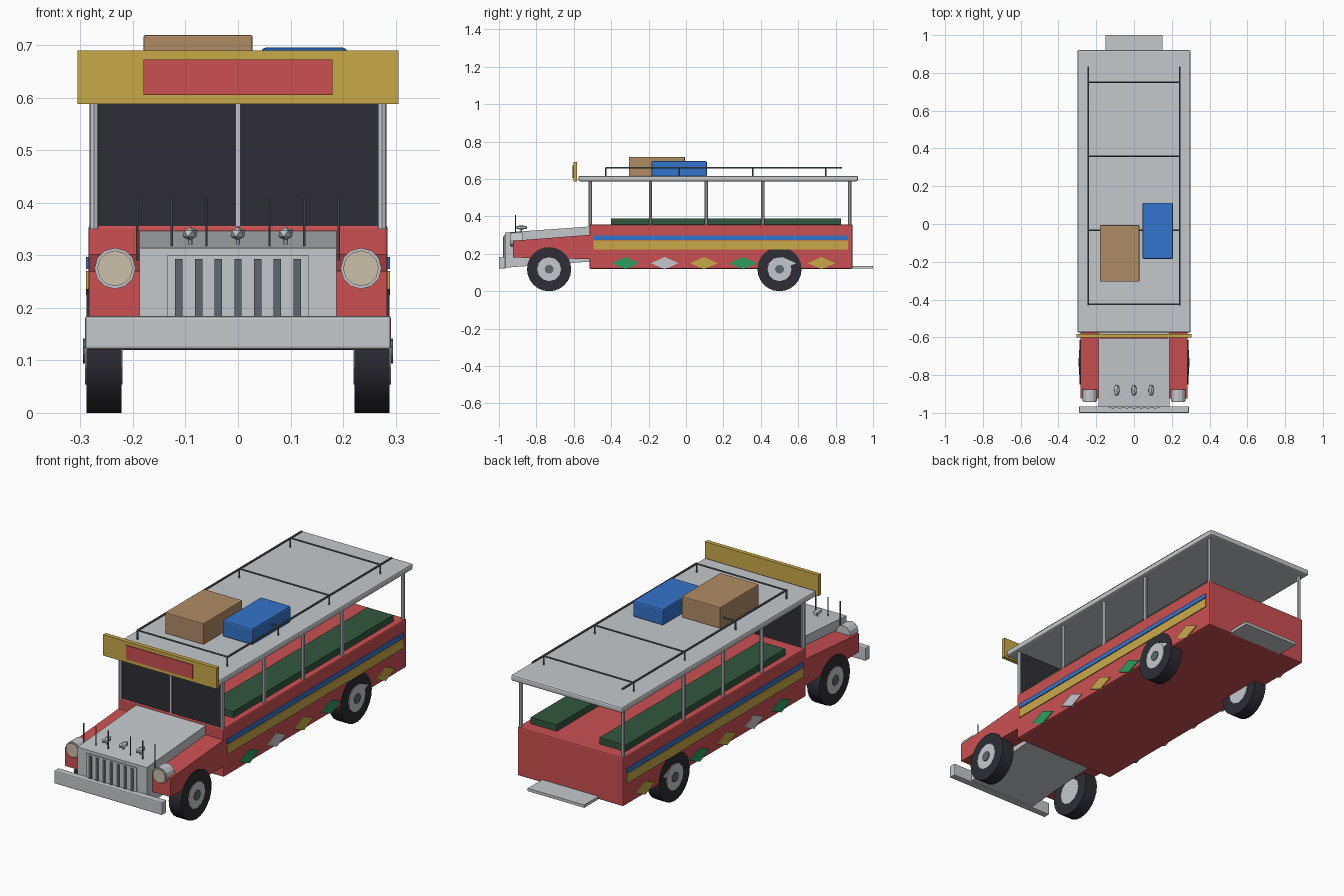
import bpy
import bmesh
from math import radians
from mathutils import Vector

if "Cube" in bpy.data.objects:
    bpy.data.objects.remove(bpy.data.objects["Cube"], do_unlink=True)


def material(name, hexcode):
    def linear(i):
        c = int(hexcode[i:i + 2], 16) / 255
        return c / 12.92 if c <= 0.04045 else ((c + 0.055) / 1.055) ** 2.4
    m = bpy.data.materials.new(name)
    col = (linear(0), linear(2), linear(4), 1)
    m.diffuse_color = col
    m.use_nodes = True
    m.node_tree.nodes["Principled BSDF"].inputs["Base Color"].default_value = col
    return m


RED = material("red paint", "cb5052")
GREY = material("light metal", "c5c9cc")
GOLD = material("gold paint", "c9aa49")
BLUE = material("blue paint", "3474cc")
GREEN = material("green paint", "2a9d5e")
SEAT = material("seat green", "32573f")
DARK = material("glass and rubber", "2d2d35")
TAN = material("tan luggage", "b08c64")
CREAM = material("lamp cream", "cbc0a8")
STEEL = material("dark steel", "5d686e")


def finish(name, bm, mat, bevel=0.0, smooth=False):
    bmesh.ops.recalc_face_normals(bm, faces=bm.faces)
    me = bpy.data.meshes.new(name)
    bm.to_mesh(me)
    bm.free()
    me.materials.append(mat)
    ob = bpy.data.objects.new(name, me)
    bpy.context.collection.objects.link(ob)
    if bevel:
        mod = ob.modifiers.new("Bevel", "BEVEL")
        mod.width = bevel
        mod.segments = 2
        mod.limit_method = "ANGLE"
    if smooth:
        bpy.ops.object.select_all(action="DESELECT")
        ob.select_set(True)
        bpy.context.view_layer.objects.active = ob
        bpy.ops.object.shade_smooth_by_angle(angle=radians(32))
    return ob


def prism(name, profile, x0, x1, mat, bevel=0.0):
    """Extrude a (y, z) outline along x."""
    bm = bmesh.new()
    face = bm.faces.new([bm.verts.new((x0, y, z)) for y, z in profile])
    new = bmesh.ops.extrude_face_region(bm, geom=[face])["geom"]
    verts = [v for v in new if isinstance(v, bmesh.types.BMVert)]
    bmesh.ops.translate(bm, verts=verts, vec=(x1 - x0, 0, 0))
    return finish(name, bm, mat, bevel)


def box(name, x, y, z, mat, bevel=0.0):
    outline = [(y[0], z[0]), (y[1], z[0]), (y[1], z[1]), (y[0], z[1])]
    return prism(name, outline, x[0], x[1], mat, bevel)


def rod(name, a, b, r, mat, sides=8, bevel=0.0, smooth=False):
    a, b = Vector(a), Vector(b)
    bm = bmesh.new()
    bmesh.ops.create_cone(bm, cap_ends=True, segments=sides, radius1=r, radius2=r, depth=(b - a).length)
    bm.transform((b - a).to_track_quat("Z", "Y").to_matrix().to_4x4())
    bmesh.ops.translate(bm, verts=bm.verts, vec=(a + b) / 2)
    return finish(name, bm, mat, bevel, smooth)


SIDES = (("left", 1), ("right", -1))

# Body, roof and rear step
box("body", (-.285, .285), (-.516, .89), (.12, .357), RED, .006)
box("roof", (-.3, .3), (-.575, .92), (.588, .617), GREY, .008)
box("rear_step", (-.152, .152), (.88, 1), (.121, .135), GREY)

# Sign board above the windshield
box("sign_board", (-.305, .305), (-.602, -.582), (.588, .69), GOLD)
box("sign_panel", (-.18, .18), (-.606, -.601), (.605, .673), RED)

# Windshield
box("windshield", (-.268, .268), (-.514, -.506), (.355, .59), DARK)
box("windshield_bar", (-.005, .005), (-.52, -.502), (.355, .59), GREY)

# Nose: sloping hood, grille and bumper
prism("hood", [(-.968, .126), (-.515, .158), (-.515, .346), (-.968, .314)], -.187, .187, GREY)
box("grille_panel", (-.135, .135), (-.974, -.966), (.15, .3), GREY)
for i in range(7):
    x = (i - 3) * .0375
    box(f"grille_slot_{i + 1}", (x - .007, x + .007), (-.978, -.973), (.165, .293), STEEL)
box("bumper", (-.291, .291), (-1, -.965), (.121, .184), GREY, .005)

# Hood ornaments and antennas
for i, x in enumerate((-.091, 0, .091)):
    bm = bmesh.new()
    bmesh.ops.create_icosphere(bm, subdivisions=1, radius=1)
    bmesh.ops.scale(bm, verts=bm.verts, vec=(.016, .034, .013))
    bmesh.ops.translate(bm, verts=bm.verts, vec=(x, -.88, .341))
    finish(f"hood_ornament_{i + 1}", bm, GREY)
    rod(f"ornament_stem_{i + 1}", (x, -.88, .315), (x, -.88, .34), .004, GREY)
for side, s in SIDES:
    for i, x in enumerate((.06, .126, .192)):
        rod(f"{side}_antenna_{i + 1}", (s * x, -.912, .29), (s * x, -.912, .408), .0025, STEEL, 6)

diamonds = (GREEN, GREY, GOLD, GREEN, GREY, GOLD)
for side, s in SIDES:
    # Fender and headlight
    prism(f"{side}_fender", [(-.925, .18), (-.51, .172), (-.51, .302), (-.925, .27)],
          s * .18, s * .284, RED)
    rod(f"{side}_headlight", (s * .234, -.936, .275), (s * .234, -.875, .275), .039, GREY, 12)
    rod(f"{side}_headlight_lens", (s * .234, -.942, .275), (s * .234, -.93, .275), .034, CREAM, 12)

    # Wheels
    for end, y in (("front", -.732), ("rear", .5)):
        def disc(part, x0, x1, r, mat, n, smooth=False):
            rod(f"{side}_{end}_{part}", (s * x0, y, .118), (s * x1, y, .118), r, mat, n, 0, smooth)
        disc("tyre", .222, .288, .118, DARK, 24, True)
        disc("rim", .22, .291, .064, GREY, 12)
        disc("hub", .28, .295, .024, STEEL, 10)

    # Painted stripes and diamonds
    plate = sorted((s * .282, s * .289))
    box(f"{side}_blue_stripe", plate, (-.495, .865), (.274, .297), BLUE)
    box(f"{side}_gold_stripe", plate, (-.495, .865), (.224, .27), GOLD)
    for i, mat in enumerate(diamonds):
        y = -.323 + i * .2095
        prism(f"{side}_diamond_{i + 1}", [(y - .074, .15), (y, .117), (y + .074, .15), (y, .183)],
              s * .282, s * .289, mat)

    # Roof posts and bench
    for i, y in enumerate((-.512, -.19, .108, .41, .876)):
        rod(f"{side}_post_{i + 1}", (s * .274, y, .35), (s * .274, y, .595), .009, GREY)
    box(f"{side}_bench", sorted((s * .115, s * .255)), (-.4, .83), (.35, .388), SEAT)

    # Roof rack rail with uprights
    rod(f"{side}_rack_rail", (s * .242, -.43, .66), (s * .242, .835, .66), .005, STEEL)
    for i in range(4):
        y = -.428 + i * .392
        rod(f"{side}_rack_upright_{i + 1}", (s * .242, y, .612), (s * .242, y, .66), .004, STEEL)

for i in range(4):
    y = -.425 + i * .392
    rod(f"rack_crossbar_{i + 1}", (-.242, y, .66), (.242, y, .66), .004, STEEL)

# Luggage
box("tan_crate", (-.18, .028), (-.305, -.006), (.615, .719), TAN, .004)
box("blue_case", (.045, .207), (-.185, .112), (.615, .695), BLUE, .007)
